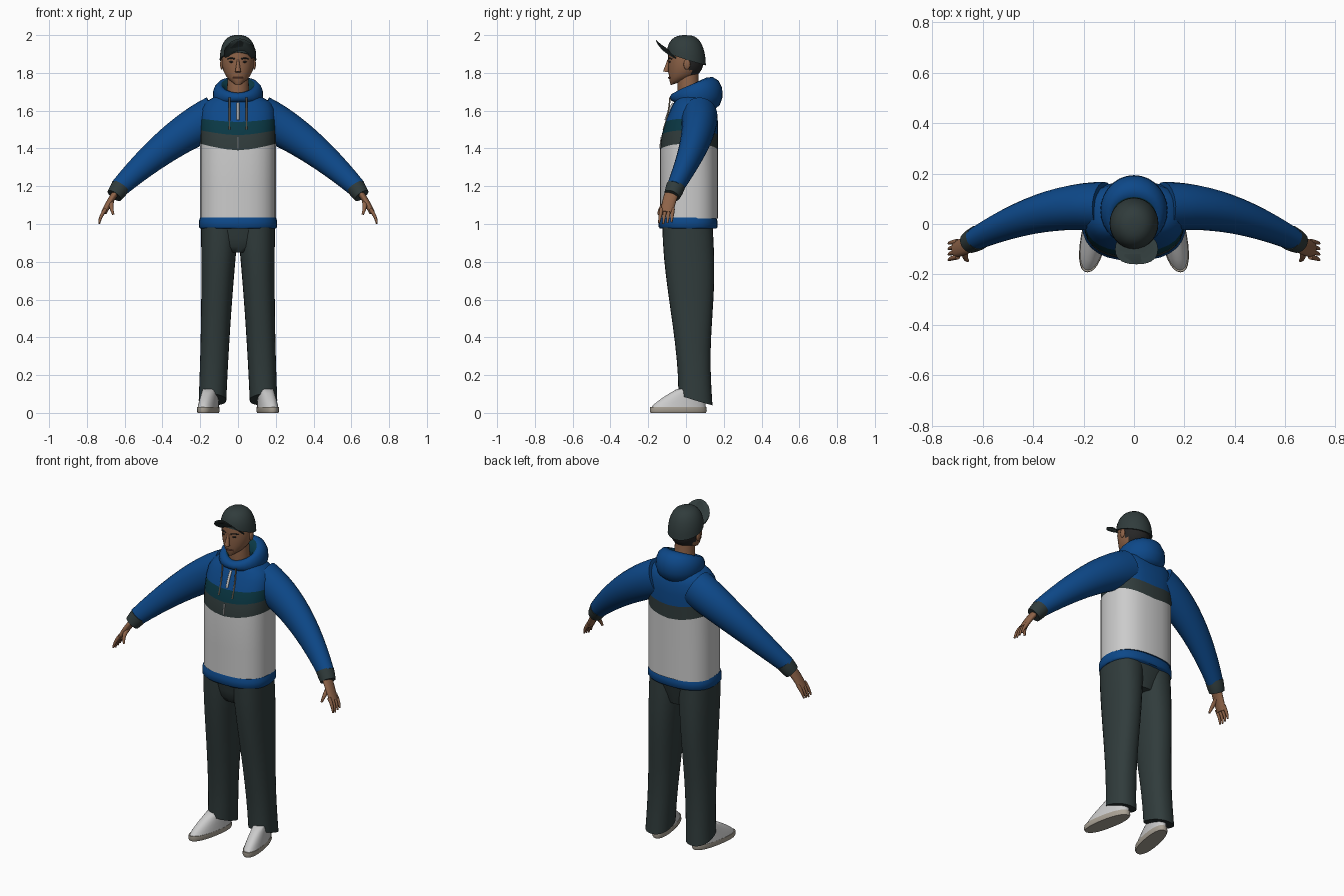
import bpy, bmesh
from math import cos, sin, tau, radians, copysign
from mathutils import Vector, Matrix

if "Cube" in bpy.data.objects:
    bpy.data.objects.remove(bpy.data.objects["Cube"])


def material(name, red, green, blue):
    made = bpy.data.materials.new(name)
    made.use_nodes = True
    made.diffuse_color = (red, green, blue, 1)
    made.node_tree.nodes["Principled BSDF"].inputs["Base Color"].default_value = (red, green, blue, 1)
    return made


BLUE = material("jacket blue", .004, .065, .25)
TEAL = material("dark teal", .003, .04, .06)
CHARCOAL = material("charcoal cloth", .03, .045, .045)
WHITE = material("off white", .6, .6, .6)
SKIN = material("skin", .27, .125, .065)
HAIR = material("dark hair", .02, .02, .02)
SOLE = material("sole beige", .4, .36, .3)
CORD = material("cord tan", .3, .24, .17)
LIPS = material("lip brown", .17, .065, .04)


def mix(start, end, t):
    return start + (end - start) * t


def ease(t):
    return t * t * (3 - 2 * t)


def ring(half_width, front, back, z_front, z_back, power=2, x=0, lift=0, count=28):
    """Superellipse outline, tilted from its front height to its back height."""
    points = []
    for i in range(count):
        c, s = cos(tau * i / count), sin(tau * i / count)
        across = copysign(abs(c) ** (2 / power), c)
        along = (1 + copysign(abs(s) ** (2 / power), s)) / 2
        z = mix(z_front, z_back, along ** .8) + lift * abs(across) ** 1.5
        points.append(Vector((x + half_width * across, mix(front, back, along), z)))
    return points


def finish(name, bm, mats, angle):
    """Turn a bmesh into a smooth-shaded object."""
    bmesh.ops.recalc_face_normals(bm, faces=bm.faces)
    mesh = bpy.data.meshes.new(name)
    bm.to_mesh(mesh)
    bm.free()
    for mat in mats:
        mesh.materials.append(mat)
    made = bpy.data.objects.new(name, mesh)
    bpy.context.collection.objects.link(made)
    bpy.ops.object.select_all(action='DESELECT')
    made.select_set(True)
    bpy.context.view_layer.objects.active = made
    bpy.ops.object.shade_smooth_by_angle(angle=radians(angle))


def loft(name, rings, mats, rule=None, side=1, skew=0, angle=55):
    """Skin closed rings; rule(band, centre) picks the material index."""
    bm = bmesh.new()
    verts = [[bm.verts.new((side * (p.x - skew * p.y), p.y, p.z)) for p in points]
             for points in rings]
    for band, (low, high) in enumerate(zip(verts, verts[1:])):
        for k in range(len(low)):
            face = bm.faces.new((low[k - 1], low[k], high[k], high[k - 1]))
            if rule:
                face.material_index = rule(band, face.calc_center_median())
    bm.faces.new(verts[0])
    bm.faces.new(verts[-1])
    finish(name, bm, mats, angle)


def tube(name, start, bend, end, thick, thin, mat, side=1, wide=1.0, count=14, steps=8):
    """Tapered tube along a quadratic curve; wide stretches it along y."""
    start, bend, end = Vector(start), Vector(bend), Vector(end)
    rings = []
    for i in range(steps + 1):
        t = i / steps
        centre = mix(mix(start, bend, t), mix(bend, end, t), t)
        ahead = mix(bend - start, end - bend, t).normalized()
        u = (Vector((0, 1, 0)) - ahead * ahead.y).normalized()
        v = ahead.cross(u)
        size = mix(thick, thin, t ** 1.4)
        rings.append([centre + size * (wide * u * cos(tau * k / count) + v * sin(tau * k / count))
                      for k in range(count)])
    loft(name, rings, [mat], side=side)


def ball(name, centre, size, mat, side):
    """Ellipsoid with the given half sizes."""
    bm = bmesh.new()
    place = Matrix.Translation((side * centre[0], centre[1], centre[2])) @ Matrix.Diagonal((*size, 1))
    bmesh.ops.create_uvsphere(bm, u_segments=12, v_segments=8, radius=1, matrix=place)
    finish(name, bm, [mat], 80)


# Jacket body: white belly, charcoal and teal chest bands, blue shoulders
body = []
for z in (1.03, 1.2, 1.39, 1.47, 1.54, 1.6, 1.64, 1.67, 1.69):
    t = max(0, (z - 1.4) / .29)
    body.append(ring(.2 * (1 - .65 * t ** 8), -.138 + .1 * t ** 1.7, .17 - .07 * t ** 6,
                     z, z, 2.5, lift=.035 * (1 - t) * (z > 1.3)))


def jacket_colour(band, centre):
    if band < 2:
        return 1
    if band == 2:
        return 2
    return 3 if band == 3 and centre.y < .02 else 0


loft("jacket_body", body, [BLUE, WHITE, CHARCOAL, TEAL], jacket_colour)

# Blue hem, slightly puffed out
loft("jacket_hem", [ring(.2 + puff, -.138 - puff, .16 + puff, z, z, 2.5)
                    for z, puff in ((.975, 0), (.985, .007), (1.015, .007), (1.035, 0))], [BLUE])

# Lowered hood: a tilted roll with a teal lining
hood = []
for degrees in range(-70, 220, 30):
    c, s = cos(radians(degrees)), sin(radians(degrees))
    hood.append(ring(.1 + .034 * c, -.055 - .03 * c, .13 + .065 * c,
                     1.67 + .025 * s, 1.69 + .09 * s))
loft("hood", hood, [BLUE, TEAL], lambda band, centre: int(band > 5))

# Zip
tube("zip_top", (0, -.107, 1.55), (0, -.09, 1.6), (0, -.067, 1.64), .007, .007, WHITE)
tube("zip_low", (0, -.137, 1.4), (0, -.135, 1.43), (0, -.13, 1.46), .004, .004, WHITE)

# Trouser seat
loft("trouser_seat", [ring(mix(.08, .195, t ** .5), mix(-.08, -.125, t ** .5), mix(.11, .15, t),
                           mix(.85, 1, t), mix(.85, 1, t), 2.4) for t in (0, .2, .5, 1)], [CHARCOAL])

for side, label in ((1, "left_"), (-1, "right_")):
    # Sleeve, cuff and drawstring
    tube(label + "sleeve", (.12, .07, 1.57), (.36, .08, 1.46), (.63, -.06, 1.19),
         .11, .05, BLUE, side, .88, 24, 12)
    tube(label + "cuff", (.62, -.055, 1.2), (.64, -.065, 1.17), (.655, -.075, 1.15),
         .05, .043, CHARCOAL, side, count=20, steps=3)
    tube(label + "drawstring", (.045, -.12, 1.5), (.045, -.09, 1.58), (.045, -.085, 1.67),
         .004, .004, CORD, side, count=8)

    # Hand
    tube(label + "palm", (.635, -.065, 1.18), (.67, -.09, 1.14), (.71, -.1, 1.06),
         .018, .016, SKIN, side, 2.1)
    for i, finger in enumerate(("index", "middle", "ring", "little")):
        y = -.13 + .02 * i
        tube(label + finger + "_finger", (.7, y, 1.08), (.73, y * 1.05, 1.04),
             (.735, y * 1.1, 1 + .005 * abs(i - 1)), .011, .005, SKIN, side, count=10)
    tube(label + "thumb", (.67, -.095, 1.12), (.675, -.14, 1.09), (.66, -.145, 1.05),
         .014, .006, SKIN, side, count=10)

    # Trouser leg, lower at the heel
    leg = []
    for i in range(11):
        t = i / 10
        leg.append(ring(.073 + .027 * t * t, mix(-.04, -.125, ease(t)), .14 - .01 * sin(tau * t),
                        mix(.1, 1, t), mix(.04, 1, t), 2.3, mix(.135, .096, t)))
    loft(label + "trouser_leg", leg, [CHARCOAL], side=side)

    # Shoe, turned outward
    loft(label + "shoe_sole", [ring(.047 + grow, -.187 - grow, .105 + grow, z, z, 2.3, .15)
                               for z, grow in ((0, 0), (.01, .005), (.03, .003))],
         [SOLE], side=side, skew=.18)
    loft(label + "shoe_upper", [ring(mix(.049, .037, t), mix(-.187, -.05, t ** 1.3), .105 - .015 * t,
                                     mix(.025, .125, t), mix(.03, .13, t), 2.2, .15)
                                for t in (0, .2, .4, .6, .8, 1)], [WHITE], side=side, skew=.18)

    # Ear, eye and brow
    ball(label + "ear", (.086, .005, 1.845), (.009, .018, .028), SKIN, side)
    ball(label + "eye", (.034, -.085, 1.858), (.013, .006, .005), HAIR, side)
    tube(label + "brow", (.016, -.093, 1.873), (.036, -.09, 1.882), (.056, -.074, 1.873),
         .004, .003, HAIR, side, count=8)

# Neck and head, with hair at the back
tube("neck", (0, .025, 1.62), (0, .01, 1.7), (0, .01, 1.8), .06, .055, SKIN, count=24)
head = []
for degrees in range(15, 125, 15):
    c, s = cos(radians(degrees)), sin(radians(degrees))
    head.append(ring(.087 * s ** .8, -.075 - .02 * s, .1 * s ** .8 - .005,
                     1.87 - .14 * c, 1.87 - .1 * c))
loft("head", head, [SKIN, HAIR], lambda band, centre: int(centre.y > .025 and centre.z > 1.785))
tube("nose", (0, -.092, 1.87), (0, -.1, 1.84), (0, -.106, 1.805), .006, .016, SKIN)
tube("mouth", (-.027, -.083, 1.773), (0, -.1, 1.775), (.027, -.083, 1.773), .004, .004, LIPS, count=8)

# Cap crown and upturned brim
cap = []
for degrees in range(0, 90, 12):
    c, s = cos(radians(degrees)), sin(radians(degrees))
    cap.append(ring(.097 * c ** .7, -.1 * c ** .7, .105 * c ** .7, 1.91 + .09 * s, 1.84 + .16 * s))
loft("cap_crown", cap, [CHARCOAL])
loft("cap_brim", [ring(.085, -.16, -.04, 1.975 + rise, 1.88 + rise, 2.4, .01, -.02)
                  for rise in (0, .007)], [CHARCOAL])
